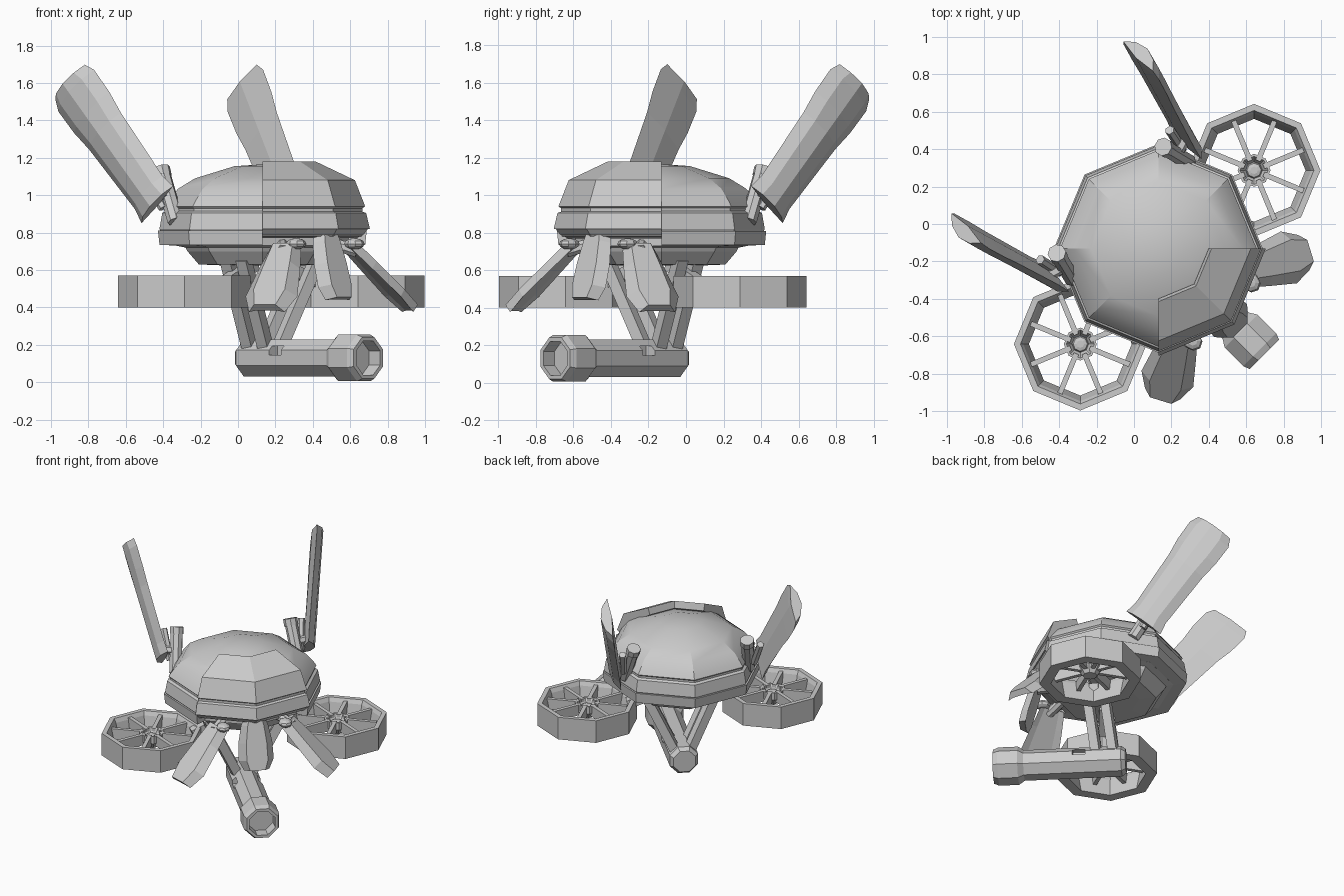
import bpy, bmesh
from math import pi, sin, cos
from mathutils import Vector, Matrix

if "Cube" in bpy.data.objects:
    bpy.data.objects.remove(bpy.data.objects["Cube"])

# The craft is built facing -y, then turned 45 degrees about z
TURN = Matrix.Rotation(pi / 4, 4, 'Z')


def finish(name, bm, mirror=False, smooth=False):
    """Merge, optionally mirror across the centre plane, turn and link."""
    bmesh.ops.remove_doubles(bm, verts=bm.verts, dist=0.0005)
    if mirror:
        copy = bmesh.ops.duplicate(bm, geom=bm.verts[:] + bm.edges[:] + bm.faces[:])
        for v in copy['geom']:
            if isinstance(v, bmesh.types.BMVert):
                v.co.x *= -1
    bmesh.ops.recalc_face_normals(bm, faces=bm.faces)
    bm.transform(TURN)
    me = bpy.data.meshes.new(name)
    bm.to_mesh(me)
    bm.free()
    ob = bpy.data.objects.new(name, me)
    bpy.context.collection.objects.link(ob)
    if smooth:
        bpy.context.view_layer.objects.active = ob
        ob.select_set(True)
        bpy.ops.object.shade_smooth_by_angle(angle=0.35)
        ob.select_set(False)
    return ob


def loft(bm, rings, closed):
    """Skin a list of point rings; cap the ends or close the loop."""
    vs = [[bm.verts.new(p) for p in r] for r in rings]
    n = len(vs[0])
    for i in range(len(vs) if closed else len(vs) - 1):
        a, b = vs[i], vs[(i + 1) % len(vs)]
        for j in range(n):
            k = (j + 1) % n
            bm.faces.new((a[j], a[k], b[k], b[j]))
    if not closed:
        bm.faces.new(vs[0])
        bm.faces.new(vs[-1])


def lathe(bm, prof, M, start=0.0, faces=8, n=8):
    """Turn a closed (radius, height) profile; fewer faces than n gives a sector."""
    full = faces == n
    rings = []
    for i in range(faces if full else faces + 1):
        a = start + i * 2 * pi / n
        rings.append([M @ Vector((r * cos(a), r * sin(a), z)) for r, z in prof])
    loft(bm, rings, full)


def beam(bm, p, q, r, n=8):
    """Straight n-sided bar from p to q."""
    p, q = Vector(p), Vector(q)
    M = Matrix.Translation((p + q) / 2) @ (q - p).to_track_quat('Z', 'Y').to_matrix().to_4x4()
    bmesh.ops.create_cone(bm, cap_ends=True, segments=n, radius1=r, radius2=r,
                          depth=(q - p).length, matrix=M @ Matrix.Rotation(pi / n, 4, 'Z'))


def blade(bm, p, q, wdir, stations, section, up):
    """Long plate from p to q; section holds (width fraction, height) points."""
    p, q, wdir = Vector(p), Vector(q), Vector(wdir).normalized()
    nrm = (q - p).cross(wdir).normalized()
    if nrm.dot(Vector(up)) < 0:
        nrm = -nrm
    loft(bm, [[p.lerp(q, t) + wdir * (f * w) + nrm * h for f, h in section]
              for t, w in stations], False)


C = Matrix.Translation((0, -0.184, 0))

# Main dome
bm = bmesh.new()
lathe(bm, [(0, .78), (.53, .78), (.55, .82), (.535, .905), (.515, .915), (.515, .93),
           (.525, .94), (.505, .97), (.45, 1.035), (.36, 1.09), (.15, 1.155), (0, 1.165)], C)
finish("dome", bm, smooth=True)

# Raised front shell panel
bm = bmesh.new()
lathe(bm, [(.54, .82), (.575, .82), (.555, .905), (.535, .912), (.535, .93), (.55, .94),
           (.495, 1.08), (.285, 1.18), (.27, 1.13), (.47, 1.0)], C, -3 * pi / 4, 2)
finish("front_panel", bm)

# Rear skirt and front lip
bm = bmesh.new()
lathe(bm, [(.45, .81), (.558, .81), (.55, .735), (.45, .73)], C, -pi / 4, 6)
finish("rear_skirt", bm)
bm = bmesh.new()
lathe(bm, [(.45, .82), (.565, .82), (.54, .79), (.5, .77), (.45, .77)], C, -3 * pi / 4, 2)
finish("front_lip", bm)

# Underside dish
bm = bmesh.new()
lathe(bm, [(0, .80), (.46, .80), (.46, .73), (.41, .72), (.40, .70), (.34, .63),
           (.22, .625), (0, .625)], C)
finish("belly_dish", bm)

# Ducted fans: rim, spokes and hub
W = Matrix.Translation((.657, -.251, 0))
bm = bmesh.new()
lathe(bm, [(.355, .4), (.355, .57), (.32, .57), (.305, .54), (.275, .4)], W)
finish("fan_rim", bm, True)
bm = bmesh.new()
for i in range(8):
    M = W @ Matrix.Rotation((i + .5) * pi / 4, 4, 'Z') @ Matrix.Translation((.17, 0, .515))
    bmesh.ops.create_cube(bm, size=1, matrix=M @ Matrix.Diagonal((.23, .028, .08, 1)))
finish("fan_spokes", bm, True)
bm = bmesh.new()
lathe(bm, [(0, .45), (.05, .45), (.088, .50), (.088, .555), (.075, .555), (.045, .51),
           (.038, .53), (.02, .535), (0, .535)], W)
finish("fan_hub", bm, True)

# Fan arms
bm = bmesh.new()
beam(bm, (.1, -.22, .63), (.37, -.25, .52), .045, 4)
finish("fan_arm", bm, True)

# Struts down to the barrel
bm = bmesh.new()
for y in (-.16, -.28):
    beam(bm, (.28, y - .04, .66), (.05, y + .02, .18), .045, 4)
finish("barrel_strut", bm, True)

# Barrel with hollow muzzle and side slots
B = Matrix.Translation((0, 0, .13)) @ Matrix.Rotation(pi / 2, 4, 'X')
bm = bmesh.new()
lathe(bm, [(0, .055), (.085, .055), (.108, .085), (.108, .77), (.135, .81), (.135, .95),
           (.12, .985), (.098, .985), (.098, .90), (0, .90)], B, pi / 8)
barrel = finish("barrel", bm)
bm = bmesh.new()
for s in (-1, 1):
    M = Matrix.Translation((s * .105, -.38, .17))
    bmesh.ops.create_cube(bm, size=1, matrix=M @ Matrix.Diagonal((.14, .09, .05, 1)))
cutter = finish("slot_cutter", bm)
cutter.hide_render = True
cutter.hide_set(True)
mod = barrel.modifiers.new("slots", 'BOOLEAN')
mod.operation, mod.object, mod.solver = 'DIFFERENCE', cutter, 'EXACT'

# Front petals
petal = [(-.5, -.02), (-.3, .035), (.3, .035), (.5, -.02), (.3, -.01), (-.3, -.01)]
bm = bmesh.new()
blade(bm, (0, -.67, .785), (0, -.77, .445), (1, 0, 0),
      [(0, .16), (.1, .19), (.45, .24), (.8, .25), (1, .18)], petal, (0, -1, 0))
finish("centre_petal", bm)
bm = bmesh.new()
blade(bm, (.25, -.60, .72), (.545, -.757, .39), (.157, .298, 0),
      [(0, .18), (.3, .23), (.75, .29), (1, .20)], petal, (0, 0, 1))
finish("side_petal", bm, True)

# Petal hinges: flattened pods beside the centre petal plus stubs
bm = bmesh.new()
M = Matrix.Translation((.22, -.66, .74)) @ Matrix.Diagonal((.05, .06, .03, 1))
bmesh.ops.create_uvsphere(bm, u_segments=8, v_segments=6, radius=1, matrix=M)
beam(bm, (.17, -.5, .75), (.28, -.62, .70), .035)
finish("side_hinge", bm, True)
bm = bmesh.new()
beam(bm, (0, -.54, .76), (0, -.68, .75), .045)
finish("centre_hinge", bm)

# Rear wings, lens shaped in section
lens = [(-.5, 0), (-.3, .045), (0, .065), (.3, .045), (.5, 0), (0, -.015)]
bm = bmesh.new()
blade(bm, (.50, .11, .95), (.65, .62, 1.605), (0, .77, -.64),
      [(0, .31), (.1, .275), (.6, .31), (.75, .345), (.93, .35), (1, .29)], lens, (1, 0, 0))
finish("wing", bm, True)

# Wing mounting posts and pins
bm = bmesh.new()
beam(bm, (.44, .03, .86), (.405, .17, 1.12), .045)
beam(bm, (.407, .163, 1.10), (.402, .182, 1.145), .05)
finish("wing_post", bm, True)
bm = bmesh.new()
beam(bm, (.465, .10, .93), (.49, .22, 1.12), .026, 6)
beam(bm, (.42, .10, 1.0), (.52, .13, 1.0), .03, 6)
finish("wing_pin", bm, True)
